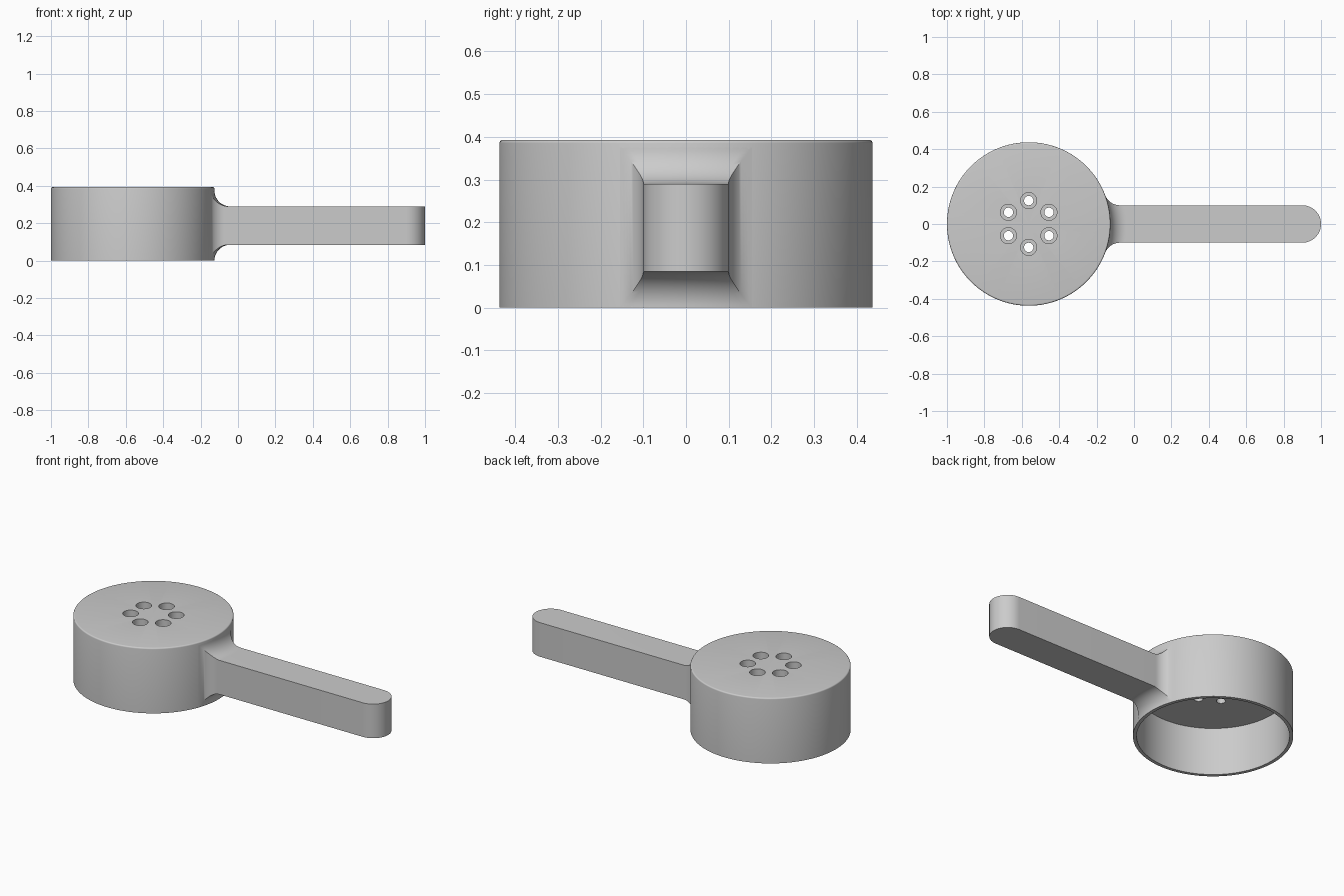
import bpy, bmesh
from math import sin, cos, asin, acos, sqrt, pi

if "Cube" in bpy.data.objects:
    bpy.data.objects.remove(bpy.data.objects["Cube"])

CX, R, H = -0.563, 0.437, 0.393      # cup axis, radius, height
Z0, Z1, W = 0.085, 0.29, 0.10        # handle bottom, top, half width
F = 0.085                            # root fillet radius


def lathe(bm, profile, cx, cy, n):
    """Revolve a closed (radius, z) profile; radius 0 points become poles."""
    rings = []
    for r, z in profile:
        if r == 0:
            rings.append([bm.verts.new((cx, cy, z))] * n)
        else:
            rings.append([bm.verts.new((cx + r * cos(2 * pi * i / n), cy + r * sin(2 * pi * i / n), z))
                          for i in range(n)])
    for a, b in zip(rings, rings[1:]):
        if a[0] is a[1] and b[0] is b[1]:
            continue
        for i in range(n):
            j = (i + 1) % n
            bm.faces.new(list(dict.fromkeys((a[i], a[j], b[j], b[i]))))


def make(name, bm):
    bmesh.ops.recalc_face_normals(bm, faces=bm.faces)
    me = bpy.data.meshes.new(name)
    bm.to_mesh(me)
    bm.free()
    ob = bpy.data.objects.new(name, me)
    bpy.context.collection.objects.link(ob)
    return ob


def activate(ob):
    bpy.ops.object.select_all(action='DESELECT')
    ob.select_set(True)
    bpy.context.view_layer.objects.active = ob


# Cup: thin wall, thick top, open underneath, softened top edge
e = 0.008
edge = [(R - e + e * cos(k * pi / 8), H - e + e * sin(k * pi / 8)) for k in range(5)]
bm = bmesh.new()
lathe(bm, [(0, Z1), (0.417, Z1), (0.417, 0), (R, 0)] + edge + [(0, H)], CX, 0, 128)
cup = make("cup", bm)

# Six counterbored holes through the top
bm = bmesh.new()
for k in range(6):
    a = pi / 2 + k * pi / 3
    lathe(bm, [(0, 0.2), (0.025, 0.2), (0.025, 0.32), (0.043, 0.32), (0.043, 0.5), (0, 0.5)],
          CX + 0.125 * cos(a), 0.125 * sin(a), 32)
cutter = make("hole_cutter", bm)
cutter.hide_render = True
mod = cup.modifiers.new("holes", 'BOOLEAN')
mod.operation, mod.solver, mod.object = 'DIFFERENCE', 'EXACT', cutter
activate(cup)
bpy.ops.object.modifier_apply(modifier=mod.name)
bpy.data.objects.remove(cutter)

# Handle: sections run from the flared root to the rounded tip
N = 16
ts = [2 * j / N - 1 for j in range(N + 1)]
d = R + F
phi_c = asin((W + F) / d)
r_side = sqrt((d * cos(phi_c)) ** 2 + W ** 2)


def root_section(r, flare):
    if r < r_side:
        phi = phi_c - acos(min(1, (r * r + d * d - F * F) / (2 * r * d)))
    else:
        phi = asin(W / r)
    return [(CX + r * cos(phi * t), r * sin(phi * t)) for t in ts], flare


sections = [([(x - 0.008, y) for x, y in root_section(R, F)[0]], F)]
for k in range(17):
    a = pi / 2 * (1 - k / 16)
    sections.append(root_section(d - F * sin(a), F * (1 - cos(a))))
sections.append(([(1 - W, W * t) for t in ts], 0))
for k in range(1, 16):
    a = pi / 2 * k / 16
    sections.append(([(1 - W + W * sin(a), W * cos(a) * t) for t in ts], 0))
sections.append(([(1, 0.002 * t) for t in ts], 0))

bm = bmesh.new()
loops = []
for pts, f in sections:
    low = [bm.verts.new((x, y, Z0 - f)) for x, y in pts]
    high = [bm.verts.new((x, y, Z1 + f)) for x, y in pts]
    loops.append(low + high[::-1])
for a, b in zip(loops, loops[1:]):
    for i in range(len(a)):
        j = (i + 1) % len(a)
        bm.faces.new((a[i], a[j], b[j], b[i]))
for loop in (loops[0], loops[-1]):
    for i in range(N):
        bm.faces.new((loop[i], loop[i + 1], loop[-2 - i], loop[-1 - i]))
handle = make("handle", bm)

for ob in (cup, handle):
    activate(ob)
    bpy.ops.object.shade_smooth_by_angle(angle=0.52)
